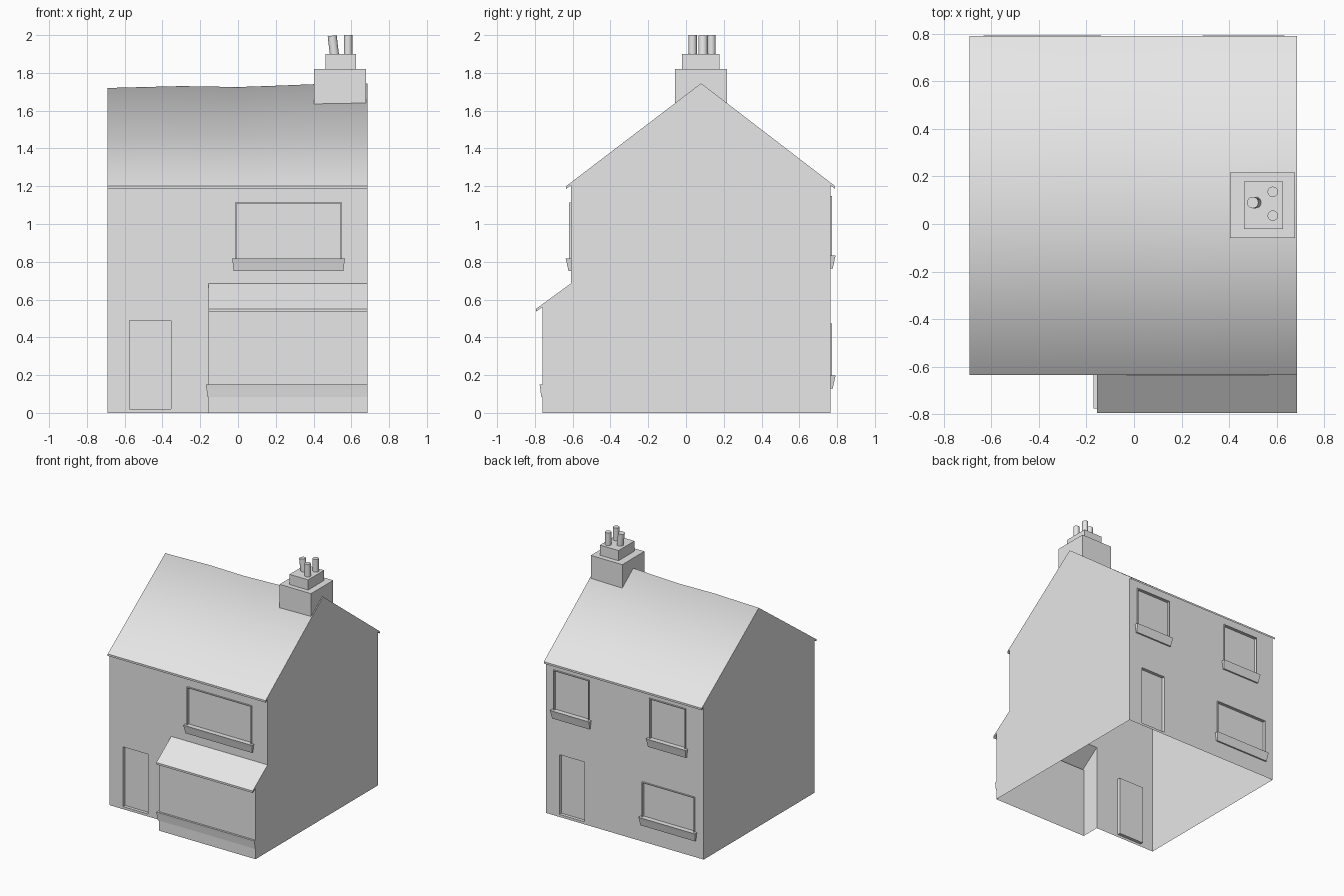
import bpy, bmesh, math
from mathutils import Vector

cube = bpy.data.objects.get("Cube")
if cube:
    bpy.data.objects.remove(cube, do_unlink=True)

grey = bpy.data.materials.new("plain grey")
grey.use_nodes = True
grey.diffuse_color = (0.8, 0.8, 0.8, 1)
grey.node_tree.nodes["Principled BSDF"].inputs["Base Color"].default_value = (0.8, 0.8, 0.8, 1)

LEFT, RIGHT, BAY = 0.685, -0.69, -0.155      # x of gables and bay cheek
FRONT, BACK, BAY_FRONT = -0.61, 0.765, -0.76  # y of walls
RIDGE_Y, EAVE, WALL_TOP = 0.08, 1.2, 1.205
EAVE_F, EAVE_B, LIP = -0.635, 0.79, 1.185
BAY_EAVE, BAY_EAVE_Y, BAY_TOP = 0.55, -0.795, 0.685


def finish(name, bm, smooth=False):
    mesh = bpy.data.meshes.new(name)
    bm.to_mesh(mesh)
    bm.free()
    mesh.materials.append(grey)
    for p in mesh.polygons:
        p.use_smooth = smooth
    obj = bpy.data.objects.new(name, mesh)
    bpy.context.collection.objects.link(obj)
    return obj


def add(bm, pts, facing):
    """Add one face whose normal agrees with the given direction."""
    f = bm.faces.new([bm.verts.new(p) for p in pts])
    f.normal_update()
    if f.normal.dot(Vector(facing)) < 0:
        f.normal_flip()


def loft(name, rings):
    """Closed solid through rectangles (x0, x1, y0, y1, z)."""
    bm = bmesh.new()
    loops = [[bm.verts.new(p) for p in ((a, c, z), (b, c, z), (b, d, z), (a, d, z))]
             for a, b, c, d, z in rings]
    for lo, hi in zip(loops, loops[1:]):
        for i in range(4):
            j = (i + 1) % 4
            bm.faces.new((lo[i], lo[j], hi[j], hi[i]))
    bm.faces.new(loops[0])
    bm.faces.new(loops[-1])
    bmesh.ops.recalc_face_normals(bm, faces=bm.faces)
    return finish(name, bm)


def panel(name, y, out, x0, x1, z0, z1, holes=(), depth=0.025):
    """Wall sheet at y with rectangular openings and their reveals."""
    bm = bmesh.new()
    xs = sorted({x0, x1, *[h[0] for h in holes], *[h[1] for h in holes]})
    zs = sorted({z0, z1, *[h[2] for h in holes], *[h[3] for h in holes]})
    for a, b in zip(xs, xs[1:]):
        for c, d in zip(zs, zs[1:]):
            mx, mz = (a + b) / 2, (c + d) / 2
            if not any(h[0] < mx < h[1] and h[2] < mz < h[3] for h in holes):
                add(bm, ((a, y, c), (b, y, c), (b, y, d), (a, y, d)), (0, out, 0))
    yi = y - out * depth
    for a, b, c, d in holes:
        for x, s in ((a, 1), (b, -1)):
            add(bm, ((x, y, c), (x, yi, c), (x, yi, d), (x, y, d)), (s, 0, 0))
        for z, s in ((c, 1), (d, -1)):
            add(bm, ((a, y, z), (b, y, z), (b, yi, z), (a, yi, z)), (0, 0, s))
    return finish(name, bm)


def plate(name, hole, y, out, depth):
    """Thin sheet closing an opening."""
    a, b, c, d = hole
    bm = bmesh.new()
    yi = y - out * depth
    add(bm, ((a, yi, c), (b, yi, c), (b, yi, d), (a, yi, d)), (0, out, 0))
    finish(name, bm)


def window(name, hole, y, out, sill_drop=0.067):
    """Pane, thin raised frame and tapered sill."""
    a, b, c, d = hole
    plate(name + "_pane", hole, y, out, 0.012)
    w = 0.007
    ys = sorted((y - out * 0.012, y + out * 0.009))
    for part, (p, q, r, s) in {"jamb_a": (a, a + w, c, d), "jamb_b": (b - w, b, c, d),
                               "head": (a + w, b - w, d - w, d)}.items():
        loft(f"{name}_{part}", [(p, q, *ys, r), (p, q, *ys, s)])
    rings = []
    for z, o in ((c - sill_drop, 0.012), (c - 0.02, 0.022), (c, 0.027)):
        y0, y1 = sorted((y - out * 0.01, y + out * o))
        rings.append((a - o * 0.6, b + o * 0.6, y0, y1, z))
    loft(name + "_sill", rings)


# Openings as (x0, x1, z0, z1)
front_door = (-0.575, -0.355, 0.02, 0.49)
front_window = (-0.015, 0.55, 0.817, 1.115)
back_door = (0.35, 0.565, 0.02, 0.49)
back_windows = {"back_upper_left_window": (0.305, 0.615, 0.832, 1.147),
                "back_upper_right_window": (-0.535, -0.22, 0.832, 1.147),
                "back_lower_window": (-0.615, -0.155, 0.197, 0.472)}

# Front, back and bay walls
panel("front_wall_beside_bay", FRONT, -1, RIGHT, BAY, 0, WALL_TOP, [front_door])
panel("front_wall_above_bay", FRONT, -1, BAY, LEFT, BAY_TOP, WALL_TOP, [front_window], 0.012)
panel("back_wall", BACK, 1, RIGHT, LEFT, 0, WALL_TOP, [back_door, *back_windows.values()])
panel("bay_front_wall", BAY_FRONT, -1, BAY, LEFT, 0, BAY_EAVE + 0.01)
plate("front_door", front_door, FRONT, -1, 0.025)
plate("back_door", back_door, BACK, 1, 0.025)
window("front_window", front_window, FRONT, -1)
for label, hole in back_windows.items():
    window(label, hole, BACK, 1)

# Ridge line sags slightly along its length
ridge = [(RIGHT, 1.72), (-0.5, 1.725), (-0.3, 1.73), (0, 1.725), (0.2, 1.732), (0.4, 1.74), (LEFT, 1.745)]


# Gable ends and bay cheek
def profile_face(name, x, facing, pts):
    bm = bmesh.new()
    add(bm, [(x, y, z) for y, z in pts], (facing, 0, 0))
    finish(name, bm)


def gable_top(apex):
    return [(FRONT, WALL_TOP), (EAVE_F, LIP), (EAVE_F, EAVE), (RIDGE_Y, apex),
            (EAVE_B, EAVE), (EAVE_B, LIP), (BACK, WALL_TOP), (BACK, 0)]


bay_side = [(BAY_FRONT, 0), (BAY_FRONT, BAY_EAVE + 0.01), (BAY_EAVE_Y, BAY_EAVE - 0.015),
            (BAY_EAVE_Y, BAY_EAVE), (FRONT, BAY_TOP)]
profile_face("right_gable", RIGHT, -1, [(FRONT, 0)] + gable_top(ridge[0][1]))
profile_face("left_gable", LEFT, 1, bay_side + gable_top(ridge[-1][1]))
profile_face("bay_cheek", BAY, -1, bay_side + [(FRONT, 0)])

# Main roof: smooth sheet over the ridge
bm = bmesh.new()
rows = [[bm.verts.new(p) for p in ((x, EAVE_F, EAVE), (x, RIDGE_Y, z), (x, EAVE_B, EAVE))]
        for x, z in ridge]
for r, s in zip(rows, rows[1:]):
    for i in range(2):
        bm.faces.new((r[i], s[i], s[i + 1], r[i + 1]))
finish("roof", bm, smooth=True)


# Eave boards and soffits
def eaves(name, x0, x1, out, y, z, lip, wall_y, wall_z):
    bm = bmesh.new()
    add(bm, ((x0, y, z), (x1, y, z), (x1, y, lip), (x0, y, lip)), (0, out, 0))
    add(bm, ((x0, y, lip), (x1, y, lip), (x1, wall_y, wall_z), (x0, wall_y, wall_z)), (0, 0, -1))
    finish(name, bm)


eaves("front_eaves", RIGHT, LEFT, -1, EAVE_F, EAVE, LIP, FRONT, WALL_TOP)
eaves("back_eaves", RIGHT, LEFT, 1, EAVE_B, EAVE, LIP, BACK, WALL_TOP)
eaves("bay_eaves", BAY, LEFT, -1, BAY_EAVE_Y, BAY_EAVE, BAY_EAVE - 0.015, BAY_FRONT, BAY_EAVE + 0.01)

# Bay roof and wrapped sill
bm = bmesh.new()
add(bm, ((BAY, BAY_EAVE_Y, BAY_EAVE), (LEFT, BAY_EAVE_Y, BAY_EAVE),
         (LEFT, FRONT, BAY_TOP), (BAY, FRONT, BAY_TOP)), (0, 0, 1))
finish("bay_roof", bm)
loft("bay_sill", [(BAY - o, LEFT, BAY_FRONT - o, BAY_FRONT, z)
                  for z, o in ((0.083, 0.006), (0.13, 0.012), (0.15, 0.015))])
loft("bay_side_sill", [(BAY - o, BAY, BAY_FRONT, FRONT, z)
                       for z, o in ((0.083, 0.006), (0.13, 0.012), (0.15, 0.015))])

# Chimney stack and cap
loft("chimney_stack", [(0.403, 0.677, -0.058, 0.217, z) for z in (1.635, 1.82)])
loft("chimney_cap", [(0.463, 0.625, -0.02, 0.178, z) for z in (1.81, 1.9)])

# Chimney pots, one of them leaning
for i, (x, y, r, lean) in enumerate([(0.583, 0.135, 0.022, 0), (0.583, 0.035, 0.022, 0),
                                     (0.505, 0.09, 0.024, -0.12)]):
    bpy.ops.mesh.primitive_cylinder_add(vertices=20, radius=r, depth=0.11,
                                        location=(x, y, 1.945 - abs(lean) * r),
                                        rotation=(0, lean, 0))
    pot = bpy.context.object
    pot.name = f"chimney_pot_{i + 1}"
    pot.data.materials.append(grey)
    bpy.ops.object.shade_smooth_by_angle(angle=math.radians(40))
